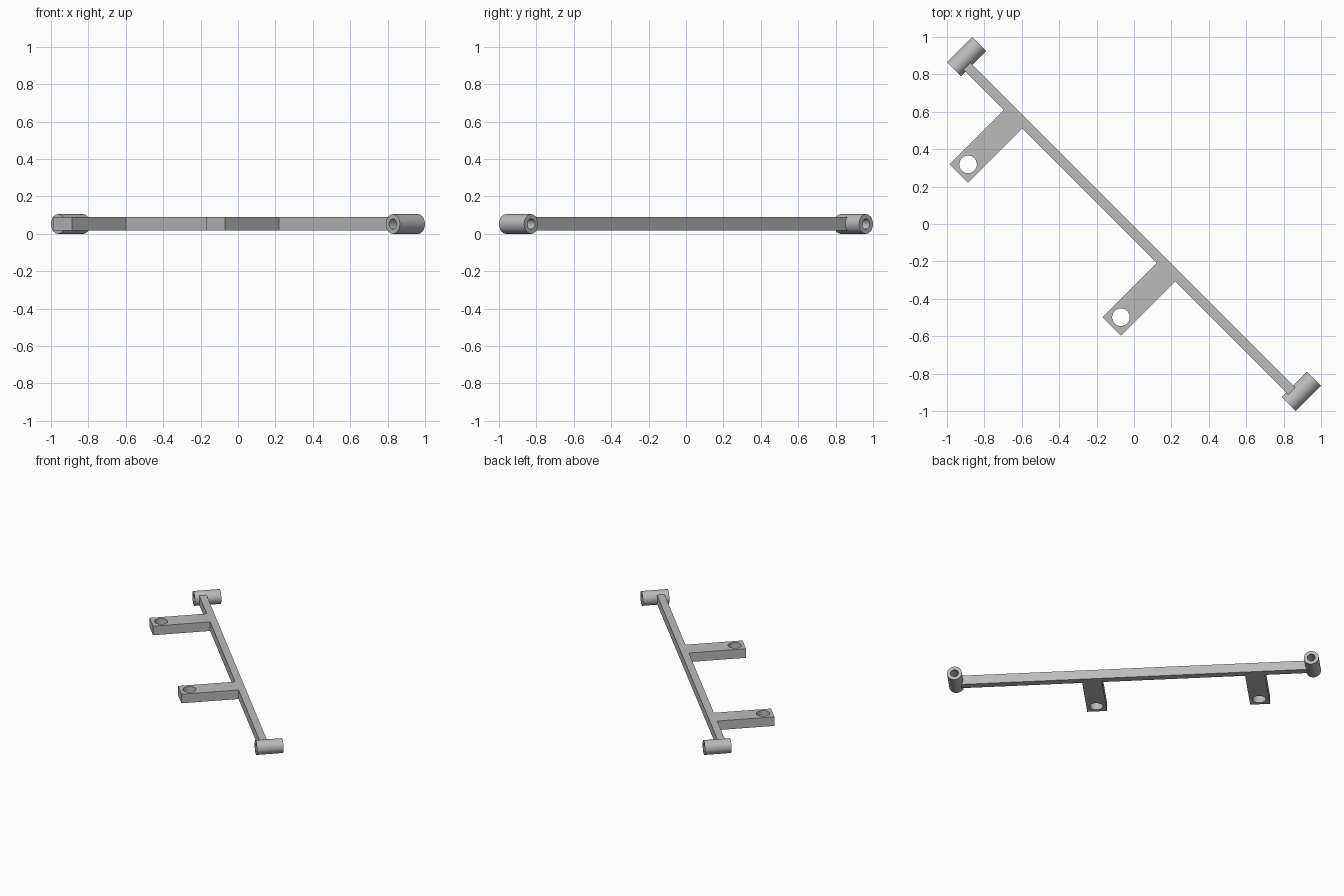
import bpy, bmesh, math
from mathutils import Matrix, Vector

cube = bpy.data.objects.get("Cube")
if cube:
    bpy.data.objects.remove(cube)

grey = bpy.data.materials.new("plain_grey")
grey.use_nodes = True
colour = (0.5, 0.5, 0.5, 1)
grey.diffuse_color = colour
grey.node_tree.nodes["Principled BSDF"].inputs["Base Color"].default_value = colour

# The whole linkage lies along a diagonal
DIAGONAL = Matrix.Rotation(math.radians(-45), 4, 'Z')
BOTTOM, THICK = 0.018, 0.071
BAR_FRONT, BAR_BACK = -0.062, -0.009
TUBE_R, TUBE_LEN = 0.0525, 0.19


def circle(radius, sides, cx=0, cy=0):
    steps = [math.tau * i / sides for i in range(sides)]
    return [(cx + radius * math.cos(a), cy + radius * math.sin(a)) for a in steps]


def rectangle(x0, x1, y0, y1):
    return [(x0, y0), (x1, y0), (x1, y1), (x0, y1)]


def extrusion(name, loops, depth, place, smooth=True):
    """Fill the outline (further loops are holes) and extrude it upwards."""
    bm = bmesh.new()
    edges = []
    for loop in loops:
        verts = [bm.verts.new((x, y, 0)) for x, y in loop]
        edges += [bm.edges.new((v, verts[i - 1])) for i, v in enumerate(verts)]
    bmesh.ops.triangle_fill(bm, edges=edges, use_beauty=True, normal=(0, 0, 1))
    top = bmesh.ops.extrude_face_region(bm, geom=bm.faces[:], use_keep_orig=True)
    moved = [g for g in top["geom"] if isinstance(g, bmesh.types.BMVert)]
    bmesh.ops.translate(bm, verts=moved, vec=Vector((0, 0, depth)))
    bmesh.ops.recalc_face_normals(bm, faces=bm.faces[:])
    mesh = bpy.data.meshes.new(name)
    bm.to_mesh(mesh)
    bm.free()
    mesh.materials.append(grey)
    obj = bpy.data.objects.new(name, mesh)
    bpy.context.collection.objects.link(obj)
    obj.matrix_world = DIAGONAL @ place
    if smooth:
        bpy.ops.object.select_all(action='DESELECT')
        obj.select_set(True)
        bpy.context.view_layer.objects.active = obj
        bpy.ops.object.shade_smooth_by_angle(angle=math.radians(30))
    return obj


flat = Matrix.Translation((0, 0, BOTTOM))

# Long connecting bar, its ends buried in the tube walls
extrusion("long_bar", [rectangle(-1.229, 1.229, BAR_FRONT, BAR_BACK)],
          THICK, flat, smooth=False)

# Two side arms, each with a bolt hole near its tip
for name, x in (("back_arm", -0.853), ("front_arm", 0.303)):
    outline = rectangle(x - 0.07, x + 0.07, -0.472, BAR_FRONT)
    extrusion(name, [outline, circle(0.047, 48, x, -0.402)], THICK, flat)

# Hollow pivot tubes lying across both ends of the bar
for name, x in (("back_tube", -1.266), ("front_tube", 1.266)):
    place = (Matrix.Translation((x, TUBE_LEN / 2, TUBE_R))
             @ Matrix.Rotation(math.radians(90), 4, 'X'))
    extrusion(name, [circle(TUBE_R, 48), circle(0.028, 48)], TUBE_LEN, place)
